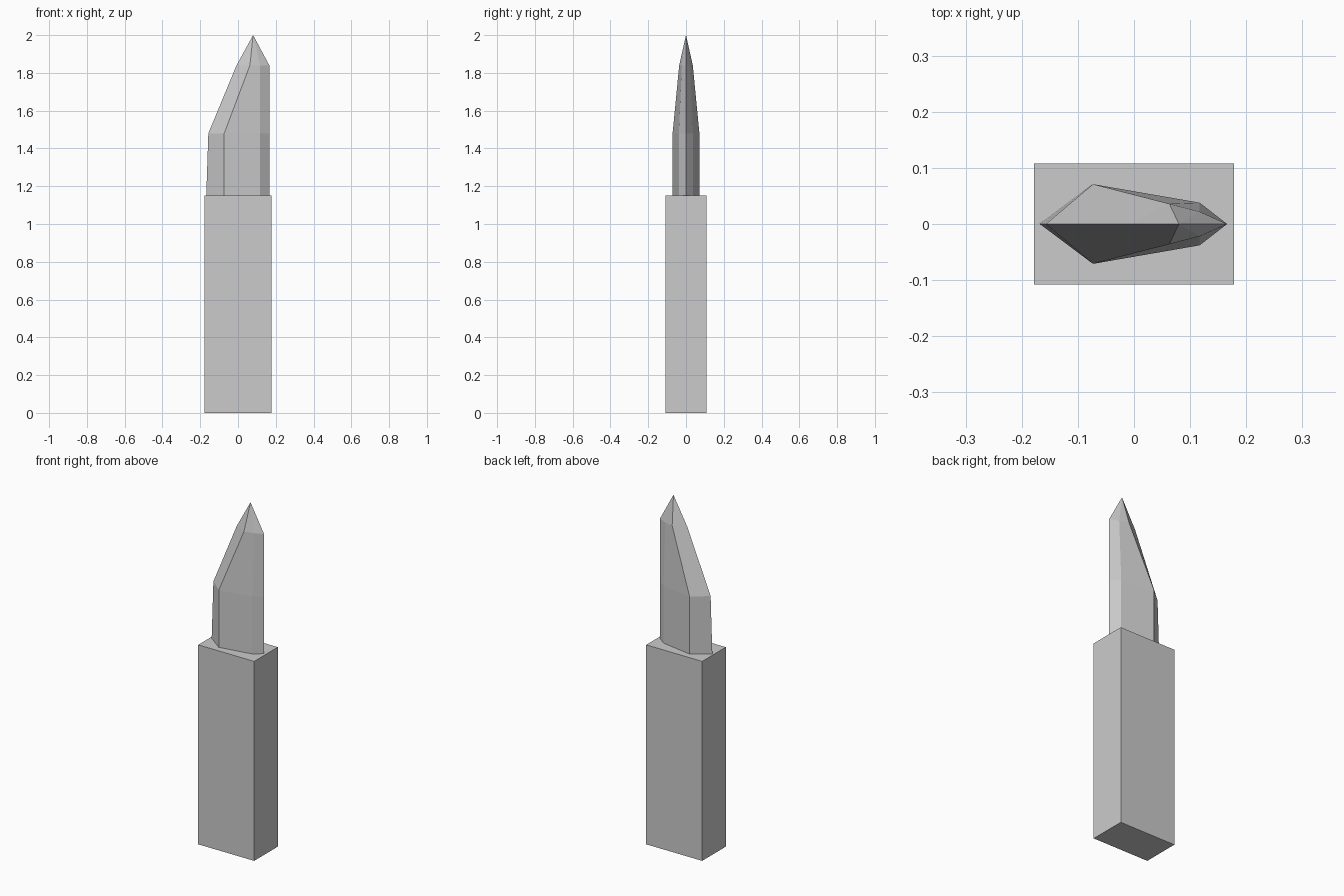
import bpy, bmesh

if "Cube" in bpy.data.objects:
    bpy.data.objects.remove(bpy.data.objects["Cube"])


def finish(bm, name):
    bmesh.ops.recalc_face_normals(bm, faces=bm.faces)
    mesh = bpy.data.meshes.new(name)
    bm.to_mesh(mesh)
    bm.free()
    obj = bpy.data.objects.new(name, mesh)
    bpy.context.collection.objects.link(obj)
    return obj


# Handle: plain rectangular block
bm = bmesh.new()
bmesh.ops.create_cube(bm, size=1)
for v in bm.verts:
    v.co = (v.co.x * 0.357, v.co.y * 0.215, (v.co.z + 0.5) * 1.15)
finish(bm, "handle")

# Blade: six-sided sections (z, edge x, ridge x, ridge y, spine x, spine y, back x)
sections = [
    (1.15, -0.168, -0.073, 0.071, 0.117, 0.038, 0.166),
    (1.48, -0.157, -0.073, 0.071, 0.117, 0.038, 0.166),
    (1.84, -0.008, 0.063, 0.036, 0.117, 0.022, 0.166),
]
bm = bmesh.new()
rings = []
for z, edge, rx, ry, sx, sy, back in sections:
    outline = [(edge, 0), (rx, -ry), (sx, -sy), (back, 0), (sx, sy), (rx, ry)]
    rings.append([bm.verts.new((x, y, z)) for x, y in outline])
for low, high in zip(rings, rings[1:]):
    for i in range(6):
        j = (i + 1) % 6
        bm.faces.new((low[i], low[j], high[j], high[i]))

# Blade point and base cap
tip = bm.verts.new((0.08, 0, 2.0))
for i in range(6):
    bm.faces.new((rings[-1][i], rings[-1][(i + 1) % 6], tip))
bm.faces.new(rings[0][::-1])
finish(bm, "blade")
